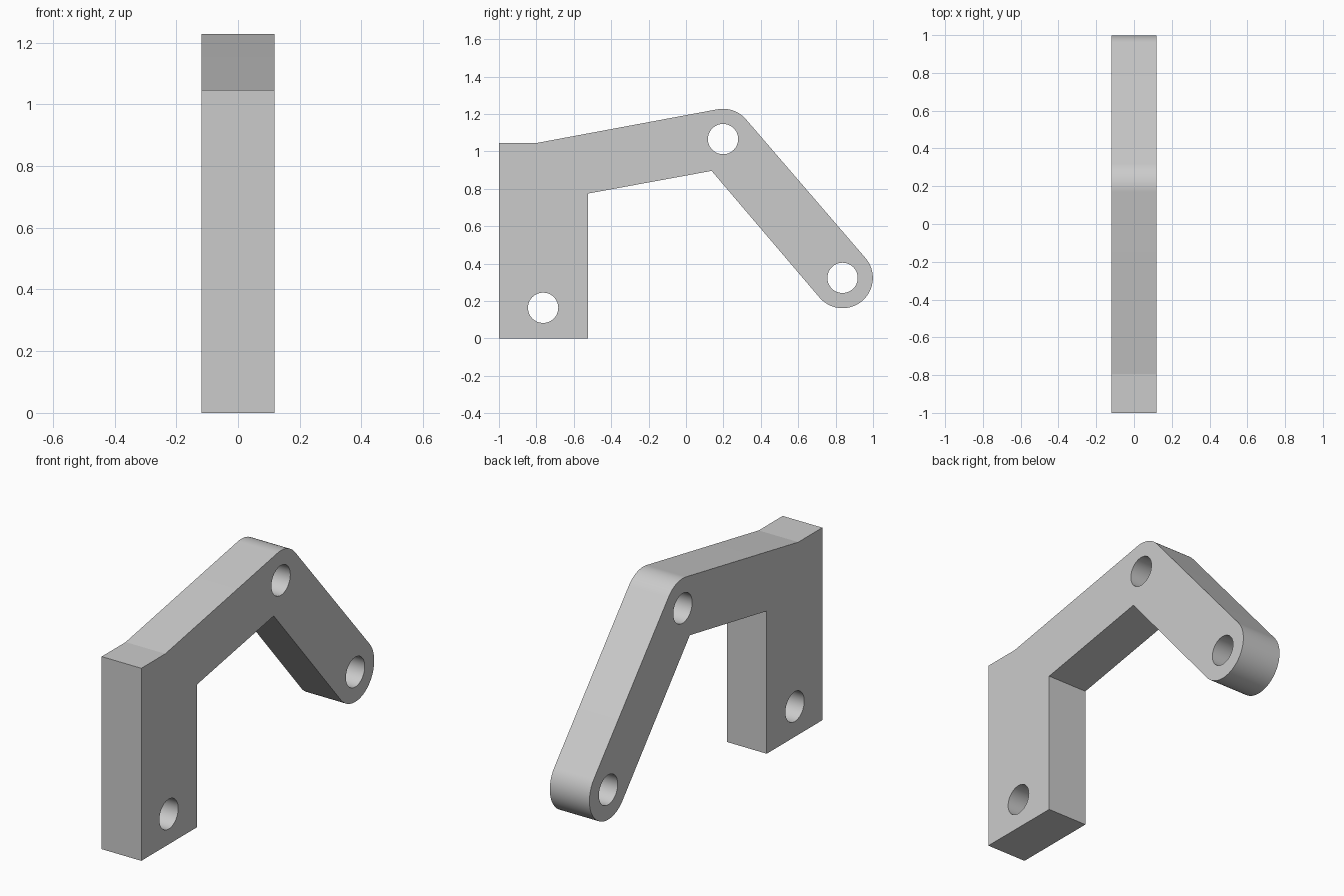
import bpy
import bmesh
from math import cos, sin, radians

cube = bpy.data.objects.get("Cube")
if cube:
    bpy.data.objects.remove(cube, do_unlink=True)

HALF_WIDTH = 0.119
ROUND = 0.162
HOLE = 0.081
ELBOW = (0.198, 1.066)
TIP = (0.837, 0.324)
FOOT = (-0.764, 0.164)


def arc(centre, radius, start, end, steps):
    """Points along an arc, angles in degrees from +y towards +z."""
    angles = [radians(start + (end - start) * i / steps) for i in range(steps + 1)]
    return [(centre[0] + radius * cos(a), centre[1] + radius * sin(a)) for a in angles]


def add_loop(bm, points):
    verts = [bm.verts.new((-HALF_WIDTH, y, z)) for y, z in points]
    return [bm.edges.new((v, verts[i - 1])) for i, v in enumerate(verts)]


# Side outline: square post, sloping arm, rounded elbow and rounded tip
outline = [(-1, 0), (-1, 1.046), (-0.794, 1.046)]
outline += arc(ELBOW, ROUND, 100.5, 40.7, 16)
outline += arc(TIP, ROUND, 40.7, -139.3, 40)
outline += [(0.137, 0.896), (-0.523, 0.775), (-0.523, 0)]

# Plate with three through holes
bm = bmesh.new()
edges = add_loop(bm, outline)
for centre in (FOOT, ELBOW, TIP):
    edges += add_loop(bm, arc(centre, HOLE, 0, 360, 48)[:-1])
bmesh.ops.triangle_fill(bm, edges=edges, use_beauty=True, normal=(1, 0, 0))

# Thickness
extruded = bmesh.ops.extrude_face_region(bm, geom=bm.faces[:], use_keep_orig=True)
moved = [v for v in extruded["geom"] if isinstance(v, bmesh.types.BMVert)]
bmesh.ops.translate(bm, verts=moved, vec=(2 * HALF_WIDTH, 0, 0))
bmesh.ops.recalc_face_normals(bm, faces=bm.faces[:])

mesh = bpy.data.meshes.new("bent_lever_arm")
bm.to_mesh(mesh)
bm.free()
lever = bpy.data.objects.new("bent_lever_arm", mesh)
bpy.context.collection.objects.link(lever)

# Plain grey
grey = bpy.data.materials.new("plain_grey")
grey.use_nodes = True
colour = (0.6, 0.6, 0.6, 1)
grey.diffuse_color = colour
grey.node_tree.nodes["Principled BSDF"].inputs["Base Color"].default_value = colour
mesh.materials.append(grey)

# Smooth curves, sharp corners
bpy.ops.object.select_all(action="DESELECT")
lever.select_set(True)
bpy.context.view_layer.objects.active = lever
bpy.ops.object.shade_smooth_by_angle(angle=radians(9))
